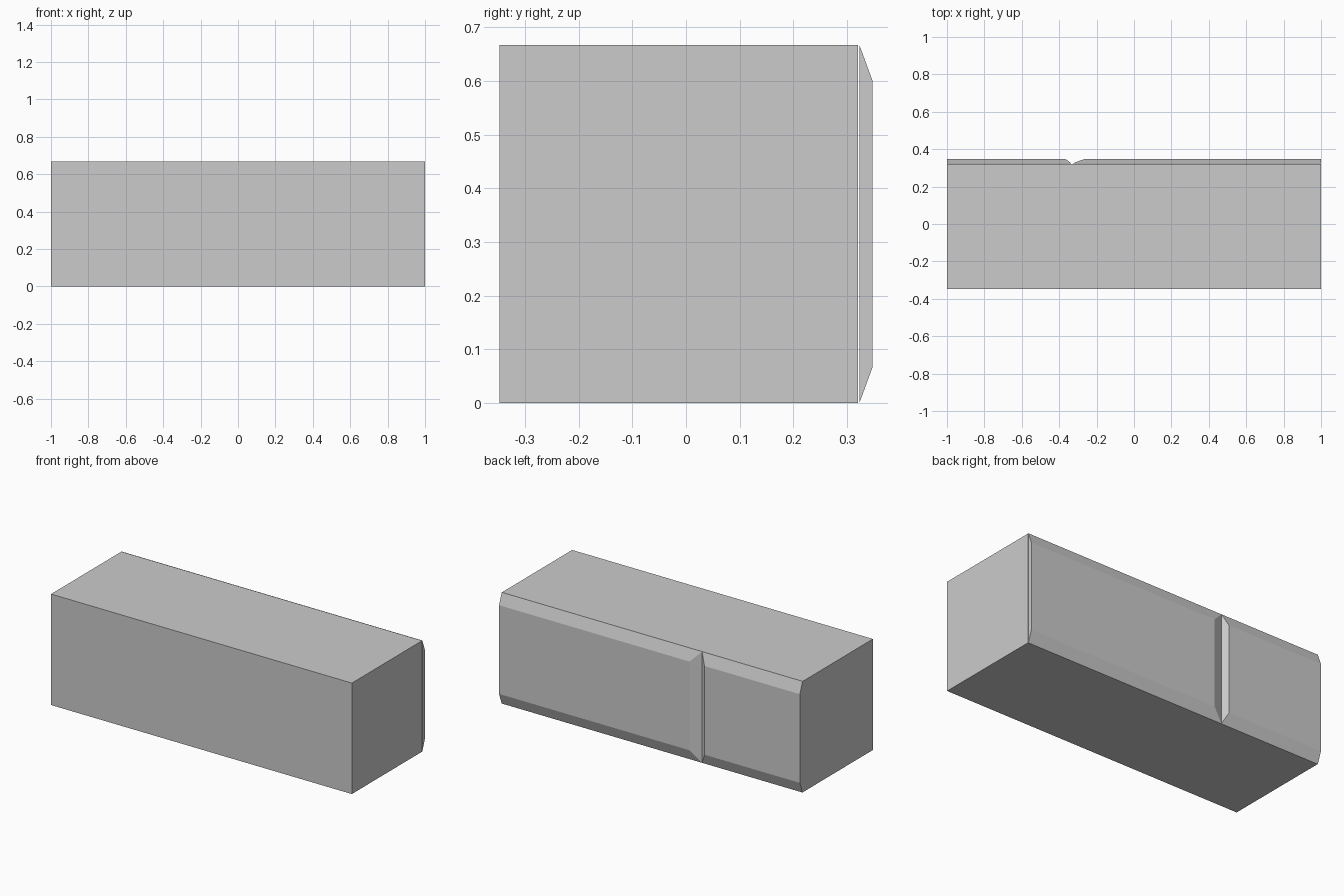
import bpy, bmesh

if "Cube" in bpy.data.objects:
    bpy.data.objects.remove(bpy.data.objects["Cube"])

BACK, INNER, OUTER = 0.32, 0.3225, 0.347   # body back, panel root, panel face
H = 0.667


def loft_y(name, y0, rect0, y1, rect1):
    """Solid between two xz rectangles (x0, x1, z0, z1) at depths y0 and y1."""
    bm = bmesh.new()
    rings = []
    for y, (x0, x1, z0, z1) in ((y0, rect0), (y1, rect1)):
        rings.append([bm.verts.new((x, y, z))
                      for x, z in ((x0, z0), (x1, z0), (x1, z1), (x0, z1))])
    a, b = rings
    bm.faces.new(a)
    bm.faces.new(b[::-1])
    for i in range(4):
        j = (i + 1) % 4
        bm.faces.new((a[i], b[i], b[j], a[j]))
    bmesh.ops.recalc_face_normals(bm, faces=bm.faces)
    mesh = bpy.data.meshes.new(name)
    bm.to_mesh(mesh)
    bm.free()
    obj = bpy.data.objects.new(name, mesh)
    bpy.context.collection.objects.link(obj)
    return obj


# main cabinet body
full = (-1, 1, 0, H)
loft_y("body", -0.347, full, BACK, full)

# two raised panels on the back, square at the outer ends, chamfered elsewhere
split = -0.333
loft_y("narrow_panel", INNER, (-1, split, 0, H),
       OUTER, (-1, split - 0.033, 0.067, 0.6))
loft_y("wide_panel", INNER, (split, 1, 0, H),
       OUTER, (split + 0.067, 1, 0.067, 0.6))
